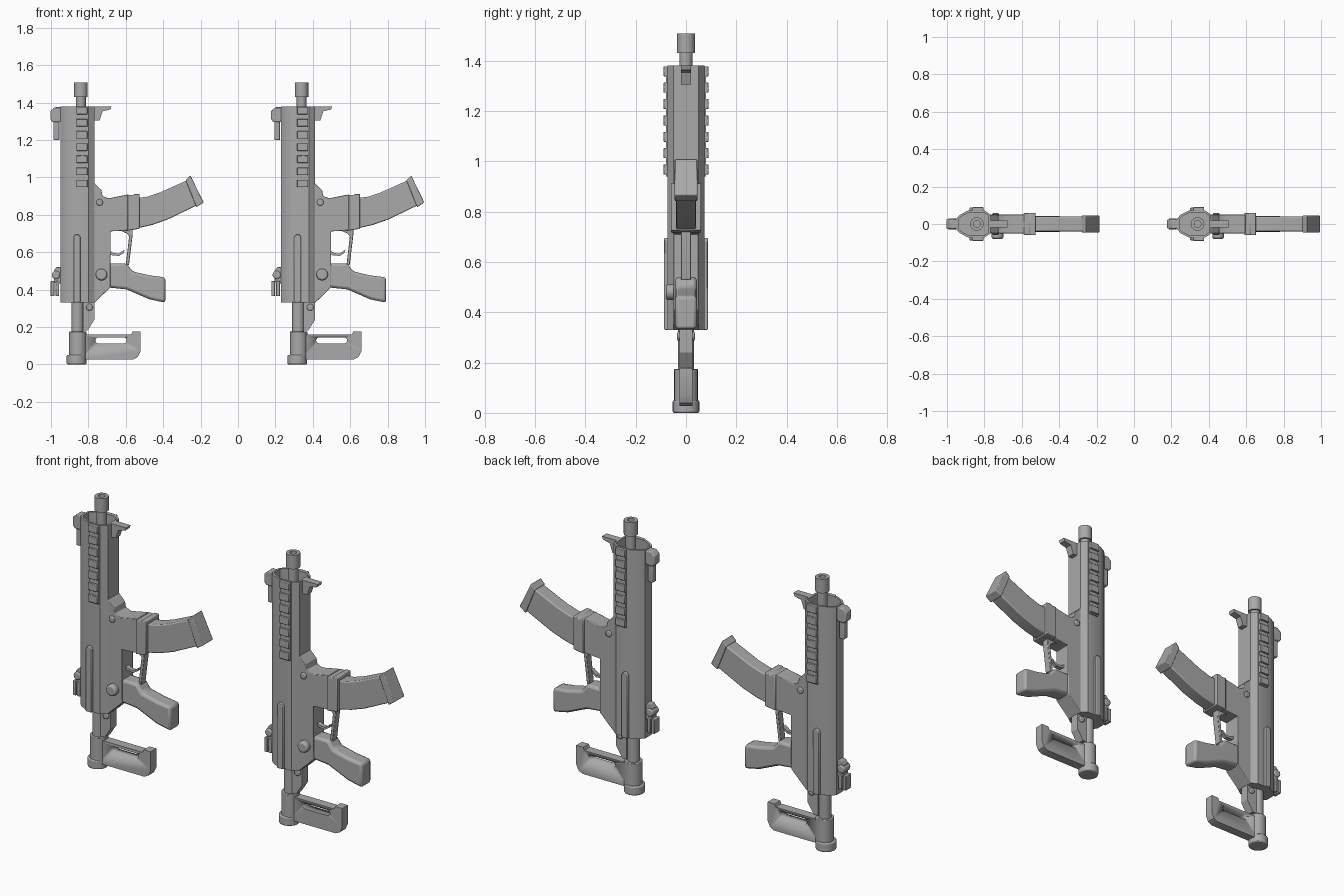
import bpy, bmesh, math
from mathutils import Matrix, Vector

cube = bpy.data.objects.get("Cube")
if cube:
    bpy.data.objects.remove(cube, do_unlink=True)

GREY = (0.4, 0.4, 0.4, 1)
metal = bpy.data.materials.new("plain grey")
metal.use_nodes = True
metal.diffuse_color = GREY
metal.node_tree.nodes["Principled BSDF"].inputs["Base Color"].default_value = GREY

origin_x = 0


def finish(name, bm, bevel=0):
    """Turn a bmesh into a shaded object placed at the current copy."""
    bmesh.ops.recalc_face_normals(bm, faces=bm.faces)
    mesh = bpy.data.meshes.new(name)
    bm.to_mesh(mesh)
    bm.free()
    mesh.materials.append(metal)
    obj = bpy.data.objects.new(name, mesh)
    obj.location.x = origin_x
    bpy.context.collection.objects.link(obj)
    if bevel:
        mod = obj.modifiers.new("bevel", "BEVEL")
        mod.width = bevel
        mod.segments = 2
        mod.limit_method = "ANGLE"
        mod.angle_limit = math.radians(40)
    bpy.ops.object.select_all(action="DESELECT")
    obj.select_set(True)
    bpy.context.view_layer.objects.active = obj
    bpy.ops.object.shade_smooth_by_angle(angle=math.radians(32))
    return obj


def extrude(points, vector):
    bm = bmesh.new()
    face = bm.faces.new([bm.verts.new(p) for p in points])
    new = bmesh.ops.extrude_face_region(bm, geom=[face])["geom"]
    verts = [g for g in new if isinstance(g, bmesh.types.BMVert)]
    bmesh.ops.translate(bm, verts=verts, vec=vector)
    bmesh.ops.recalc_face_normals(bm, faces=bm.faces)
    return bm


def plate(name, outline, y0, y1, bevel=0):
    """Side outline in x and z, thickened along y."""
    return finish(name, extrude([(x, y0, z) for x, z in outline], (0, y1 - y0, 0)), bevel)


def slab(name, outline, half, bevel=0):
    return plate(name, outline, -half, half, bevel)


def rect(x0, x1, z0, z1):
    return [(x0, z0), (x1, z0), (x1, z1), (x0, z1)]


def recess(bm, wall, depth):
    """Hollow the top face, leaving a rim."""
    bm.faces.ensure_lookup_table()
    top = max(bm.faces, key=lambda f: f.calc_center_median().z)
    bmesh.ops.inset_region(bm, faces=[top], thickness=wall)
    new = bmesh.ops.extrude_face_region(bm, geom=[top])["geom"]
    verts = [g for g in new if isinstance(g, bmesh.types.BMVert)]
    bmesh.ops.translate(bm, verts=verts, vec=(0, 0, -depth))
    if top.is_valid:
        bmesh.ops.delete(bm, geom=[top], context="FACES_ONLY")


def tube(name, x, r, z0, z1, wall=0, bevel=0):
    ring = [(x + r * math.cos(a), r * math.sin(a), z0)
            for a in (math.tau * i / 24 for i in range(24))]
    bm = extrude(ring, (0, 0, z1 - z0))
    if wall:
        recess(bm, wall, 0.06)
    return finish(name, bm, bevel)


def pin(name, x, z, r, y0, y1):
    ring = [(x + r * math.cos(a), z + r * math.sin(a))
            for a in (math.tau * i / 20 for i in range(20))]
    return plate(name, ring, y0, y1, r * 0.3)


def build():
    # Long hollow receiver shell
    half = [(-0.109, 0.03), (-0.09, 0.05), (-0.045, 0.073), (0.04, 0.073), (0.073, 0.05)]
    section = half + [(x, -y) for x, y in reversed(half)]
    bm = extrude([(x, y, 0.33) for x, y in section], (0, 0, 1.05))
    recess(bm, 0.012, 0.12)
    finish("receiver_shell", bm)

    # Barrel and muzzle
    tube("barrel", 0, 0.026, 1.2, 1.44)
    tube("muzzle", 0, 0.036, 1.43, 1.508, wall=0.018)

    # Side rails and raised ribs on both sides
    for side, label in ((1, "back"), (-1, "front")):
        plate(label + "_rail", rect(-0.024, 0.035, 0.94, 1.375), side * 0.066, side * 0.079)
        for i in range(7):
            z = 1.357 - i * 0.065
            plate(label + "_rail_tooth", rect(-0.024, 0.035, z - 0.02, z + 0.02),
                  side * 0.066, side * 0.09, 0.003)
        rib = [(-0.04, 0.33), (-0.002, 0.33), (-0.002, 0.68),
               (-0.012, 0.695), (-0.03, 0.695), (-0.04, 0.68)]
        plate(label + "_rib", rib, side * 0.06, side * 0.087, 0.004)

    # Hand stop under the muzzle
    slab("hand_stop", [(0.065, 1.38), (0.164, 1.38), (0.158, 1.363), (0.116, 1.353),
                       (0.1, 1.305), (0.065, 1.305)], 0.02)

    # Front sight
    slab("front_sight_hood", [(-0.1, 1.375), (-0.14, 1.375), (-0.163, 1.355), (-0.163, 1.31),
                              (-0.15, 1.295), (-0.115, 1.295), (-0.1, 1.31)], 0.025, 0.005)
    slab("front_sight_post", rect(-0.146, -0.115, 1.2, 1.3), 0.017, 0.004)

    # Rear sight
    slab("rear_sight_base", [(-0.1, 0.52), (-0.13, 0.52), (-0.145, 0.5), (-0.145, 0.44),
                             (-0.1, 0.43)], 0.022, 0.003)
    pin("rear_sight_knob", -0.133, 0.478, 0.022, -0.03, 0.03)
    for x in (-0.152, -0.126):
        slab("rear_sight_leaf", rect(x - 0.01, x + 0.01, 0.365, 0.445), 0.024, 0.003)

    # Lower receiver and magazine well
    slab("lower_receiver", [(0.05, 0.968), (0.073, 0.968), (0.11, 0.93), (0.116, 0.9),
                            (0.148, 0.888), (0.255, 0.909), (0.255, 0.717), (0.158, 0.711),
                            (0.158, 0.412), (0.073, 0.33), (0.05, 0.33)], 0.05, 0.003)
    slab("magazine_well_collar", [(0.25, 0.905), (0.28, 0.905), (0.285, 0.912), (0.313, 0.912),
                                  (0.313, 0.725), (0.25, 0.715)], 0.06, 0.008)
    slab("magazine", [(0.29, 0.89), (0.35, 0.895), (0.42, 0.918), (0.57, 0.985), (0.62, 0.85),
                      (0.465, 0.775), (0.38, 0.745), (0.29, 0.725)], 0.039, 0.006)
    slab("magazine_floorplate", [(0.56, 0.984), (0.586, 1.01), (0.656, 0.866), (0.618, 0.84)],
         0.045, 0.004)

    # Trigger group
    slab("trigger_guard", [(0.2, 0.72), (0.277, 0.72), (0.277, 0.695), (0.257, 0.53),
                           (0.24, 0.53), (0.258, 0.685), (0.245, 0.7)], 0.02, 0.003)
    slab("trigger", [(0.15, 0.61), (0.175, 0.595), (0.205, 0.592), (0.235, 0.615),
                     (0.228, 0.595), (0.205, 0.58), (0.17, 0.582), (0.15, 0.59)], 0.012)

    # Pistol grip
    slab("grip", [(0.14, 0.54), (0.244, 0.54), (0.276, 0.497), (0.366, 0.476), (0.452, 0.465),
                  (0.452, 0.33), (0.366, 0.348), (0.244, 0.401), (0.14, 0.412)], 0.043, 0.014)

    # Pins and selector
    pin("receiver_pin", 0.1, 0.866, 0.018, -0.058, 0.058)
    pin("selector_knob", 0.11, 0.48, 0.031, -0.08, -0.04)
    pin("stock_pin", 0.046, 0.305, 0.018, -0.035, 0.035)

    # Stock rod, sleeve and cap
    slab("stock_hinge", [(0.01, 0.35), (0.073, 0.35), (0.073, 0.24), (0.035, 0.18),
                         (0.01, 0.18)], 0.025)
    tube("stock_rod", -0.018, 0.032, 0.16, 0.35)
    tube("stock_sleeve", -0.016, 0.047, 0.04, 0.175, bevel=0.003)
    tube("stock_cap", -0.023, 0.053, 0, 0.05, bevel=0.006)

    # Folding shoulder rest with a rounded slot
    rest = slab("shoulder_rest", [(0, 0.16), (0.27, 0.16), (0.276, 0.176), (0.319, 0.176),
                                  (0.319, 0.07), (0.305, 0.04), (0.28, 0.027), (0, 0.027)], 0.025)
    slot = []
    for i in range(18):
        a = -math.pi / 2 + math.pi * (i % 9) / 8 + (math.pi if i > 8 else 0)
        slot.append(((0.228 if i < 9 else 0.094) + 0.016 * math.cos(a),
                     0.128 + 0.016 * math.sin(a)))
    cutter = slab("slot_cutter", slot, 0.1)
    cutter.hide_render = True
    cutter.hide_viewport = True
    mod = rest.modifiers.new("slot", "BOOLEAN")
    mod.operation = "DIFFERENCE"
    mod.solver = "EXACT"
    mod.object = cutter


# Two identical copies side by side
for origin_x in (-0.84, 0.34):
    build()
